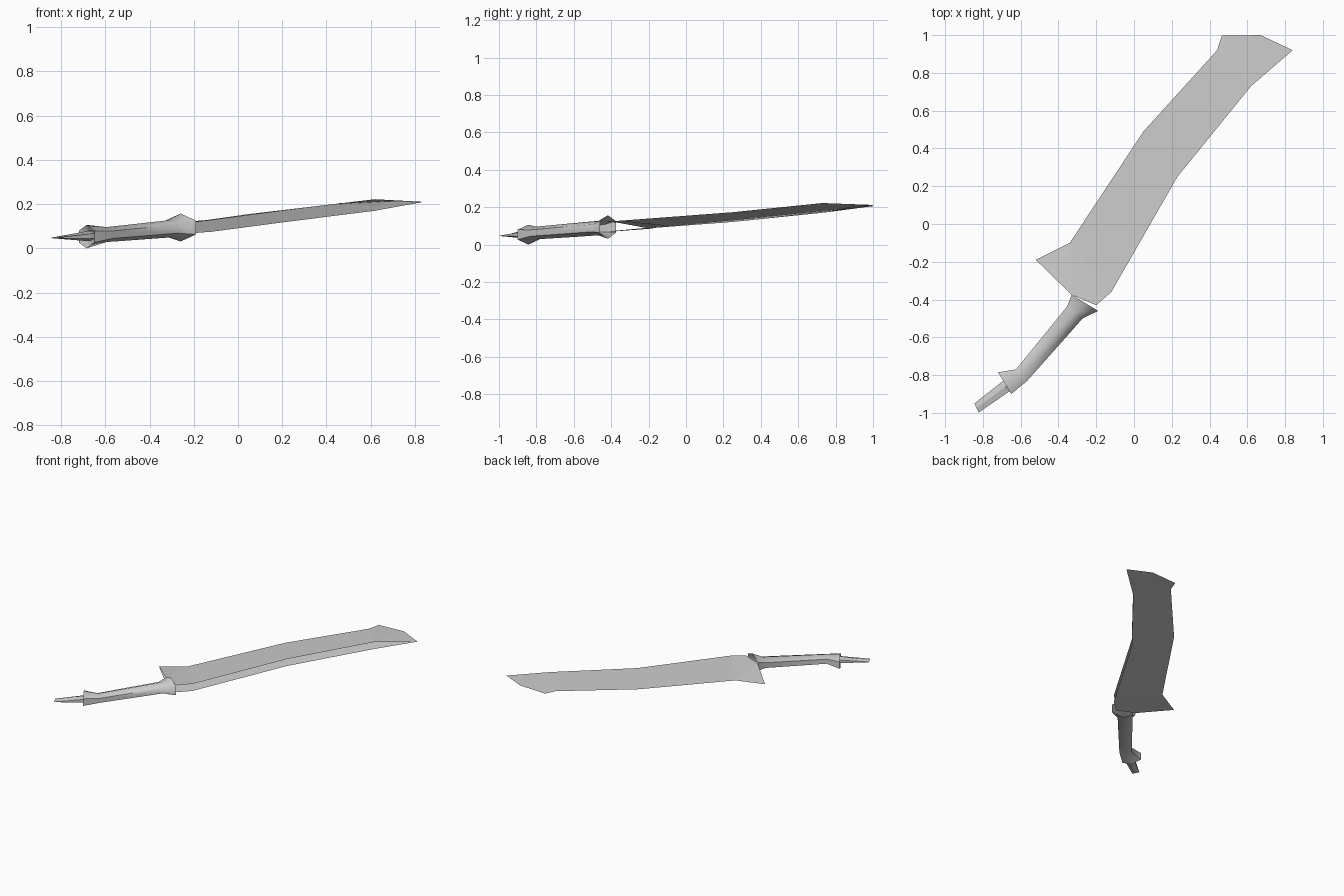
import bpy, bmesh, math
from mathutils import Vector

if "Cube" in bpy.data.objects:
    bpy.data.objects.remove(bpy.data.objects["Cube"])

steel = bpy.data.materials.new("steel_grey")
steel.diffuse_color = (0.6, 0.6, 0.6, 1)
steel.use_nodes = True
steel.node_tree.nodes["Principled BSDF"].inputs["Base Color"].default_value = steel.diffuse_color


def finish(name, bm):
    mesh = bpy.data.meshes.new(name)
    bm.to_mesh(mesh)
    bm.free()
    mesh.materials.append(steel)
    obj = bpy.data.objects.new(name, mesh)
    bpy.context.collection.objects.link(obj)
    return obj


def loft(name, rings, smooth=0):
    """Skin six-sided rings: (left xy, right xy, centre z, half height)."""
    bm = bmesh.new()
    loops = []
    for left, right, z, h in rings:
        a, b = Vector((*left, z)), Vector((*right, z))
        mid, half = (a + b) / 2, (b - a) / 2
        loop = []
        for i in range(6):
            t = math.radians(90 - 60 * i)
            side = math.cos(t) / math.cos(math.radians(30))
            loop.append(bm.verts.new(mid + half * side + Vector((0, 0, h * math.sin(t)))))
        loops.append(loop)
    for lo, hi in zip(loops, loops[1:]):
        for i in range(6):
            j = (i + 1) % 6
            bm.faces.new((lo[i], lo[j], hi[j], hi[i]))
    obj = finish(name, bm)
    if smooth:
        bpy.ops.object.select_all(action='DESELECT')
        obj.select_set(True)
        bpy.context.view_layer.objects.active = obj
        bpy.ops.object.shade_smooth_by_angle(angle=math.radians(smooth))
    return obj


# Grip: recessed pommel, tapered handle and flared open collar
loft("grip", [
    ((-0.69, -0.81), (-0.65, -0.87), 0.058, 0.024),
    ((-0.72, -0.785), (-0.65, -0.90), 0.053, 0.053),
    ((-0.625, -0.77), (-0.565, -0.83), 0.062, 0.034),
    ((-0.353, -0.435), (-0.272, -0.50), 0.088, 0.039),
    ((-0.33, -0.375), (-0.19, -0.46), 0.094, 0.063),
], smooth=62)

# Tail: wedge flattening to a thin edge behind the pommel
loft("tail_wedge", [
    ((-0.845, -0.95), (-0.822, -0.998), 0.047, 0.002),
    ((-0.705, -0.84), (-0.665, -0.89), 0.055, 0.022),
    ((-0.66, -0.80), (-0.62, -0.85), 0.058, 0.022),
])

# Blade: two sheets joined at the thin cutting edge, open along the spine
edge = [(-0.52, -0.19, 0.085), (-0.34, -0.10, 0.10), (0.05, 0.49, 0.155),
        (0.44, 0.92, 0.20), (0.465, 0.997, 0.205), (0.67, 1.0, 0.212),
        (0.84, 0.92, 0.21)]
spine = [(-0.33, -0.375, 0.095, 0.024), (-0.20, -0.43, 0.095, 0.026),
         (-0.12, -0.36, 0.101, 0.026), (0.23, 0.25, 0.147, 0.026),
         (0.62, 0.73, 0.196, 0.026)]
bm = bmesh.new()
e = [bm.verts.new(p) for p in edge]
for sign in (1, -1):
    s = [bm.verts.new((x, y, z + sign * h)) for x, y, z, h in spine]
    sheet = [(e[0], s[0], e[1]), (s[0], s[1], s[2], e[1]), (e[1], s[2], s[3], e[2]),
             (e[2], s[3], s[4], e[3]), (e[3], s[4], e[5], e[4]), (s[4], e[6], e[5])]
    for f in sheet:
        bm.faces.new(f if sign > 0 else f[::-1])
finish("blade", bm)
